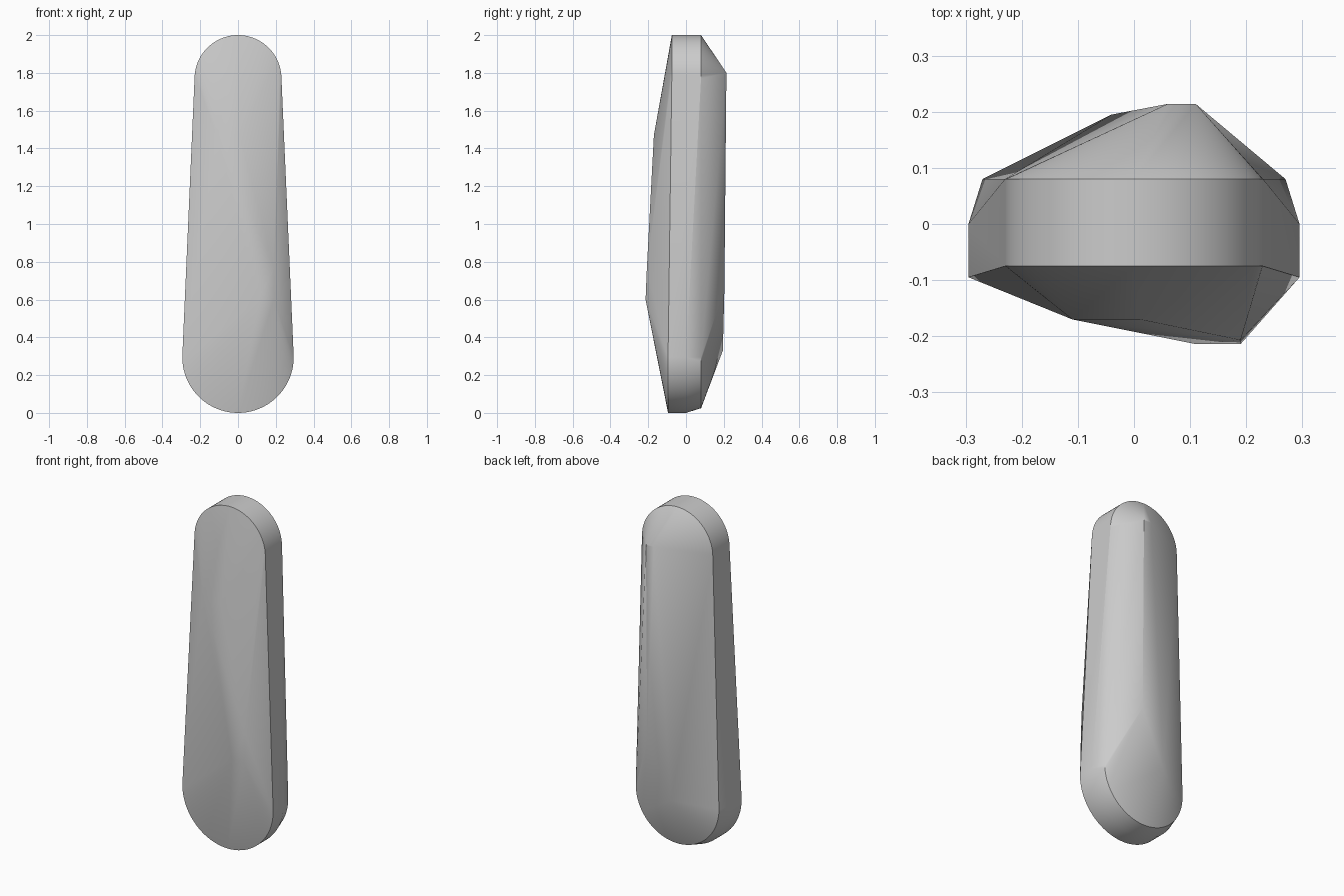
import bpy, bmesh, math

cube = bpy.data.objects.get("Cube")
if cube:
    bpy.data.objects.remove(cube, do_unlink=True)

grey = bpy.data.materials.new("light_grey")
grey.use_nodes = True
colour = (0.6, 0.6, 0.6, 1)
grey.diffuse_color = colour
grey.node_tree.nodes["Principled BSDF"].inputs["Base Color"].default_value = colour


def arc(y, radius, centre_z, start, steps=40):
    """Half circle facing front, beginning at the start angle."""
    angles = [start + math.pi * i / steps for i in range(steps + 1)]
    return [(radius * math.cos(a), y, centre_z + radius * math.sin(a)) for a in angles]


# Rounded ends: narrow top, wide bottom with a bevelled back rim
points = arc(-0.075, 0.23, 1.77, 0) + arc(0.08, 0.23, 1.77, 0)
for y, radius in ((-0.095, 0.295), (0, 0.295), (0.08, 0.27)):
    points += arc(y, radius, 0.295, math.pi)

# Ridge corners on the front
points += [(-0.11, -0.17, 1.47), (0.01, -0.17, 1.47),
           (0.11, -0.214, 0.6), (0.19, -0.214, 0.6), (0.19, -0.207, 0.77)]
# Ridge corners on the back
points += [(0.06, 0.214, 1.8), (0.11, 0.214, 1.8),
           (0.11, 0.203, 0.65), (-0.04, 0.195, 0.33)]

# Faceted body wrapped tightly around the rims and ridges
bm = bmesh.new()
for p in points:
    bm.verts.new(p)
bmesh.ops.convex_hull(bm, input=bm.verts[:])
bmesh.ops.delete(bm, geom=[v for v in bm.verts if not v.link_faces], context='VERTS')
bmesh.ops.dissolve_limit(bm, angle_limit=math.radians(0.2),
                         verts=bm.verts[:], edges=bm.edges[:])
bmesh.ops.recalc_face_normals(bm, faces=bm.faces[:])
mesh = bpy.data.meshes.new("body")
bm.to_mesh(mesh)
bm.free()
mesh.materials.append(grey)
body = bpy.data.objects.new("body", mesh)
bpy.context.collection.objects.link(body)

bpy.ops.object.select_all(action='DESELECT')
body.select_set(True)
bpy.context.view_layer.objects.active = body
bpy.ops.object.shade_smooth_by_angle(angle=math.radians(30))
